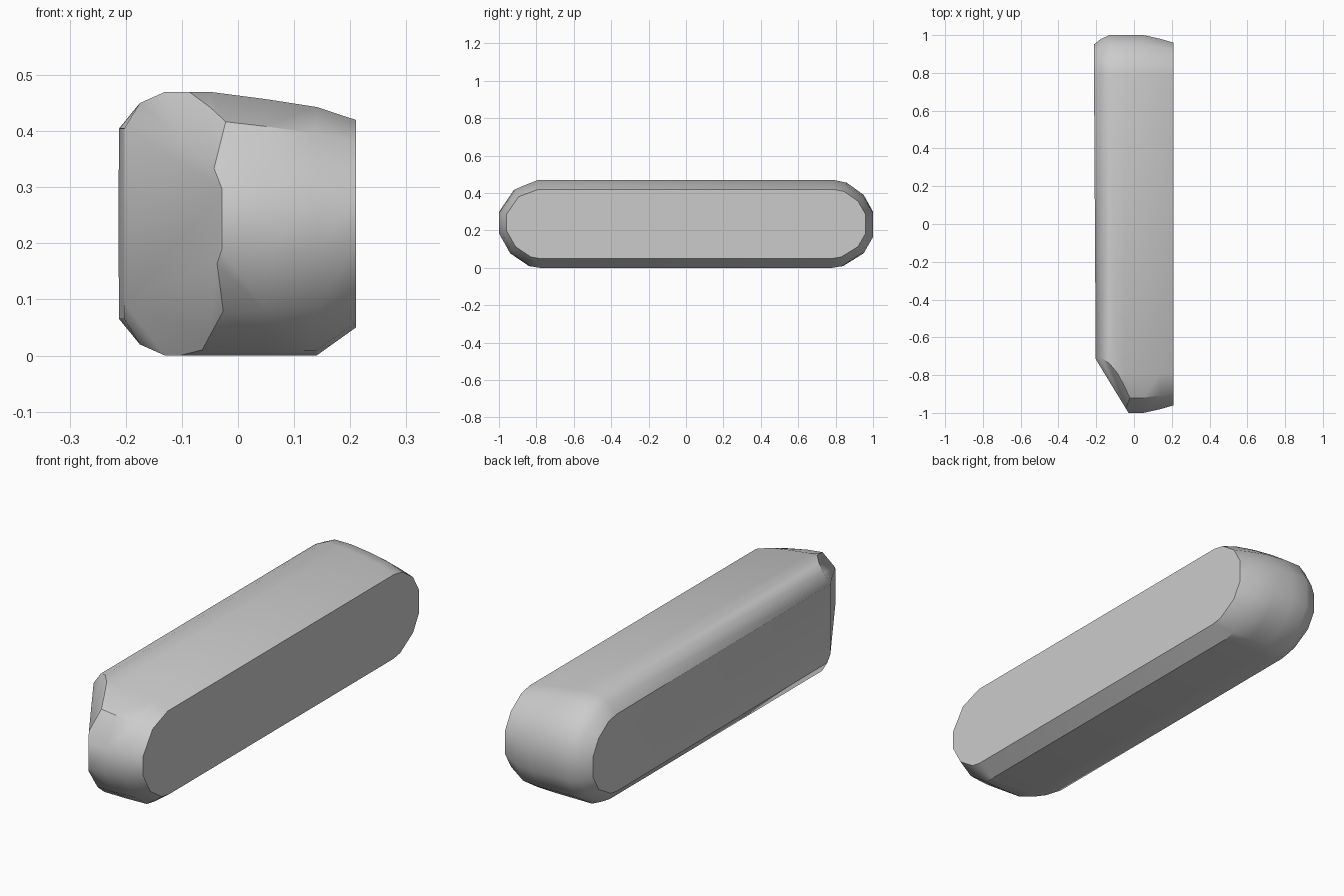
import bpy, bmesh
from mathutils import Vector

cube = bpy.data.objects.get("Cube")
if cube:
    bpy.data.objects.remove(cube, do_unlink=True)

# One plain grey material
grey = bpy.data.materials.new("plain grey")
grey.use_nodes = True
colour = (0.6, 0.6, 0.6, 1)
grey.diffuse_color = colour
grey.node_tree.nodes["Principled BSDF"].inputs["Base Color"].default_value = colour

HEIGHT, STRAIGHT = 0.47, 0.78

# Rounded side outline (y, z), clockwise from the front end
outline = [(-1, .19), (-1, .30), (-.92, .42), (-.79, .47),
           (.79, .47), (.86, .455), (.95, .39), (1, .30), (1, .17),
           (.95, .08), (.84, .01), (.78, 0), (-.78, 0), (-.84, .01), (-.94, .08)]

# Stations across the width: x, end y, bottom z, top z
stations = [(-.207, .95, .065, .405), (-.175, .98, .02, .45), (-.13, 1, 0, .47),
            (-.05, 1, 0, .47), (.05, 1, 0, .457), (.14, .98, 0, .443), (.21, .96, .05, .42)]


def section(bm, x, end, low, high):
    ring = []
    for y, z in outline:
        side = 1 if y > 0 else -1
        extra = max(abs(y) - STRAIGHT, 0) * (end - STRAIGHT) / (1 - STRAIGHT)
        new_y = side * (min(abs(y), STRAIGHT) + extra)
        shear = -.006 * new_y if x < -.2 else 0
        ring.append(bm.verts.new((x + shear, new_y, low + z / HEIGHT * (high - low))))
    return ring


def slice_off(bm, a, b, c, outward):
    # Cut along the plane through three points and cap the opening
    a, b, c = Vector(a), Vector(b), Vector(c)
    normal = (b - a).cross(c - a).normalized()
    if normal.dot(Vector(outward)) < 0:
        normal.negate()
    cut = bmesh.ops.bisect_plane(bm, geom=bm.verts[:] + bm.edges[:] + bm.faces[:],
                                 plane_co=a, plane_no=normal, clear_outer=True)
    rim = [e for e in cut["geom_cut"] if isinstance(e, bmesh.types.BMEdge)]
    bmesh.ops.edgenet_fill(bm, edges=rim)


# Rounded bar lofted across its width
bm = bmesh.new()
rings = [section(bm, *s) for s in stations]
count = len(outline)
for r, s in zip(rings, rings[1:]):
    for i in range(count):
        j = (i + 1) % count
        bm.faces.new((r[i], r[j], s[j], s[i]))
bm.faces.new(rings[0])
bm.faces.new(rings[-1])

# Slanted front corner: main facet, then upper and lower tilted facets
rear, nose = (-.2, -.72), (-.035, -.99)
slice_off(bm, (*rear, .1), (*nose, .1), (*rear, .4), (-1, -1, 0))
slice_off(bm, (*rear, .405), (*nose, .33), (-.15, -.73, .455), (-1, -1, 1))
slice_off(bm, (*rear, .095), (*nose, .165), (-.16, -.73, .035), (-1, -1, -1))
bmesh.ops.recalc_face_normals(bm, faces=bm.faces[:])

mesh = bpy.data.meshes.new("rounded_bar")
bm.to_mesh(mesh)
bm.free()
mesh.materials.append(grey)
bar = bpy.data.objects.new("rounded_bar", mesh)
bpy.context.collection.objects.link(bar)

# Smooth ends, crisp side and corner edges
bpy.ops.object.select_all(action='DESELECT')
bar.select_set(True)
bpy.context.view_layer.objects.active = bar
bpy.ops.object.shade_smooth_by_angle(angle=.6)
